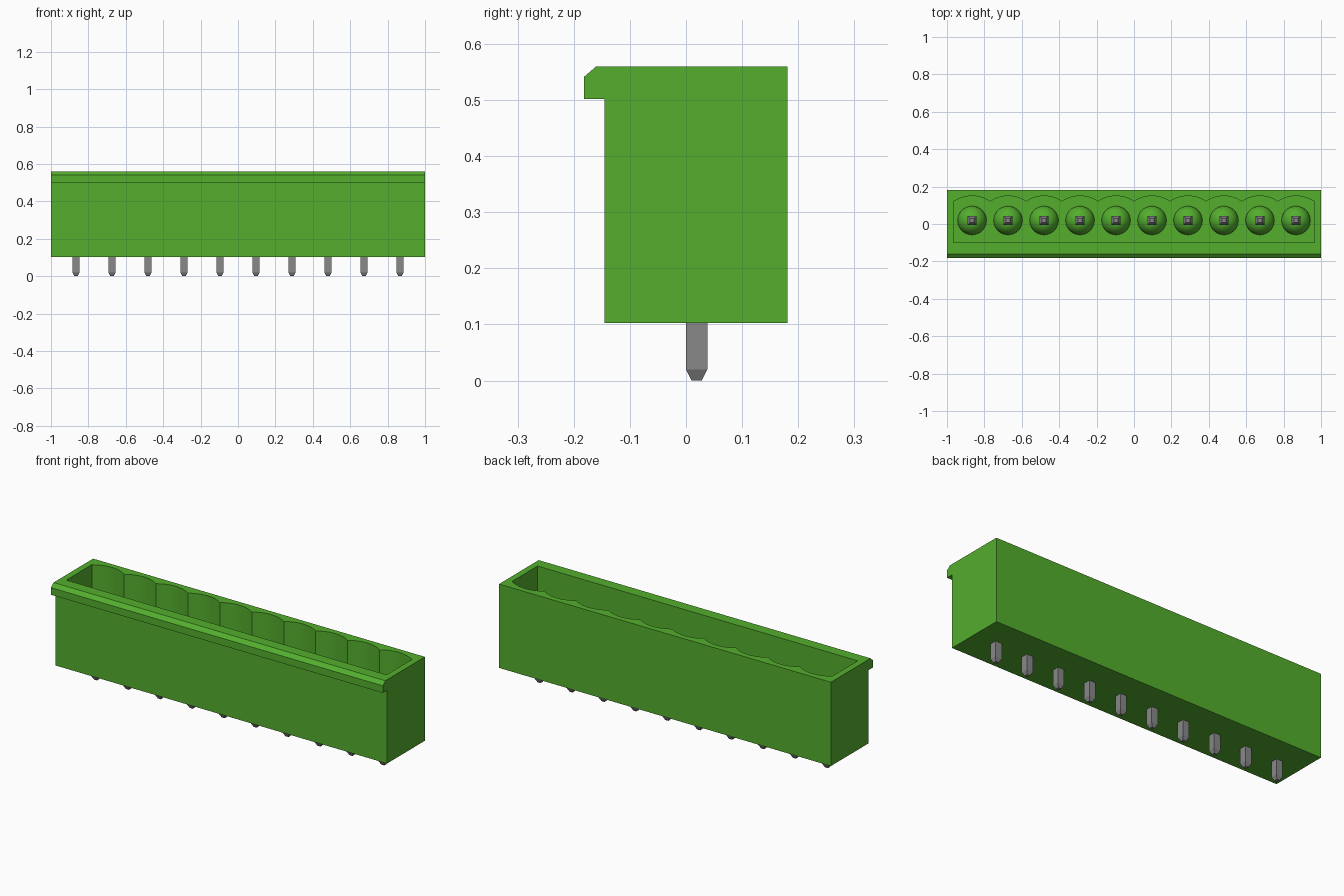
import bpy, bmesh, math

if "Cube" in bpy.data.objects:
    bpy.data.objects.remove(bpy.data.objects["Cube"], do_unlink=True)

PINS = 10
PITCH = 0.1924
PIN_Y = 0.019
FLOOR = 0.21
TOP = 0.56
PIN_X = [(i - (PINS - 1) / 2) * PITCH for i in range(PINS)]


def material(name, rgb):
    m = bpy.data.materials.new(name)
    m.use_nodes = True
    m.diffuse_color = (*rgb, 1)
    m.node_tree.nodes["Principled BSDF"].inputs["Base Color"].default_value = (*rgb, 1)
    return m


GREEN = material("green plastic", (0.087, 0.425, 0.027))
GREY = material("grey metal", (0.25, 0.25, 0.25))


def add_object(name, mesh, location=(0, 0, 0)):
    ob = bpy.data.objects.new(name, mesh)
    ob.location = location
    bpy.context.collection.objects.link(ob)
    return ob


def make_mesh(name, bm, mat):
    bmesh.ops.recalc_face_normals(bm, faces=bm.faces)
    mesh = bpy.data.meshes.new(name)
    bm.to_mesh(mesh)
    bm.free()
    mesh.materials.append(mat)
    return mesh


def prism(name, points, direction, mat):
    """Extrude a closed outline along a direction."""
    bm = bmesh.new()
    face = bm.faces.new([bm.verts.new(p) for p in points])
    ext = bmesh.ops.extrude_face_region(bm, geom=[face])
    verts = [g for g in ext["geom"] if isinstance(g, bmesh.types.BMVert)]
    bmesh.ops.translate(bm, verts=verts, vec=direction)
    return make_mesh(name, bm, mat)


def lathe(name, profile, sides, turn, mat):
    """Stack rings of (radius, z) and cap both ends."""
    bm = bmesh.new()
    rings = []
    for r, z in profile:
        angles = [turn + 2 * math.pi * k / sides for k in range(sides)]
        rings.append([bm.verts.new((r * math.cos(a), r * math.sin(a), z)) for a in angles])
    for a, b in zip(rings, rings[1:]):
        for k in range(sides):
            n = (k + 1) % sides
            bm.faces.new((a[k], a[n], b[n], b[k]))
    bm.faces.new(rings[0])
    bm.faces.new(rings[-1])
    return make_mesh(name, bm, mat)


def smooth(ob):
    bpy.ops.object.select_all(action="DESELECT")
    ob.select_set(True)
    bpy.context.view_layer.objects.active = ob
    bpy.ops.object.shade_smooth_by_angle(angle=math.radians(30))


# Housing: side profile with the overhanging front lip
side = [(-0.145, 0.103), (0.181, 0.103), (0.181, TOP), (-0.160, TOP),
        (-0.182, 0.541), (-0.182, 0.502), (-0.145, 0.502)]
housing = add_object("housing", prism("housing", [(-1, y, z) for y, z in side], (2, 0, 0), GREEN))

# Cavity: straight front wall, one scallop per pin along the back wall
half, radius, steps = PITCH / 2, 0.168, 10
centre_y = 0.15 - radius
sweep = math.asin(half / radius)
outline = []
for x in reversed(PIN_X):
    for k in range(steps + 1):
        if k == 0 and outline:
            continue  # neighbouring scallops share their cusp
        a = sweep * (1 - 2 * k / steps)
        outline.append((x + radius * math.sin(a), centre_y + radius * math.cos(a), FLOOR))
end_x = 0.965
outline[0] = (end_x, outline[0][1], FLOOR)
outline[-1] = (-end_x, outline[-1][1], FLOOR)
outline += [(-end_x, -0.10, FLOOR), (end_x, -0.10, FLOOR)]
cutter = add_object("cavity_cutter", prism("cavity_cutter", outline, (0, 0, 0.5), GREEN))
cutter.hide_render = True

cut = housing.modifiers.new("cavity", "BOOLEAN")
cut.operation = "DIFFERENCE"
cut.solver = "EXACT"
cut.object = cutter
bpy.context.view_layer.objects.active = housing
housing.select_set(True)
bpy.ops.object.modifier_apply(modifier=cut.name)
bpy.data.objects.remove(cutter, do_unlink=True)
smooth(housing)

# Rounded collar on the cavity floor around each pin
R = 0.077
arc = [math.radians(a) for a in range(0, 80, 10)]
collar = lathe("collar", [(R, -0.01)] + [(R * math.cos(a), R * math.sin(a)) for a in arc],
               32, 0, GREEN)

# Square pin with tapered ends, wider inside the housing
widths = [(0.009, 0), (0.019, 0.02), (0.019, 0.15), (0.025, 0.151), (0.025, 0.42), (0.010, 0.45)]
pin = lathe("pin", [(w * math.sqrt(2), z) for w, z in widths], 4, math.pi / 4, GREY)

for i, x in enumerate(PIN_X, 1):
    smooth(add_object(f"collar_{i}", collar, (x, PIN_Y, FLOOR)))
    add_object(f"pin_{i}", pin, (x, PIN_Y, 0))
